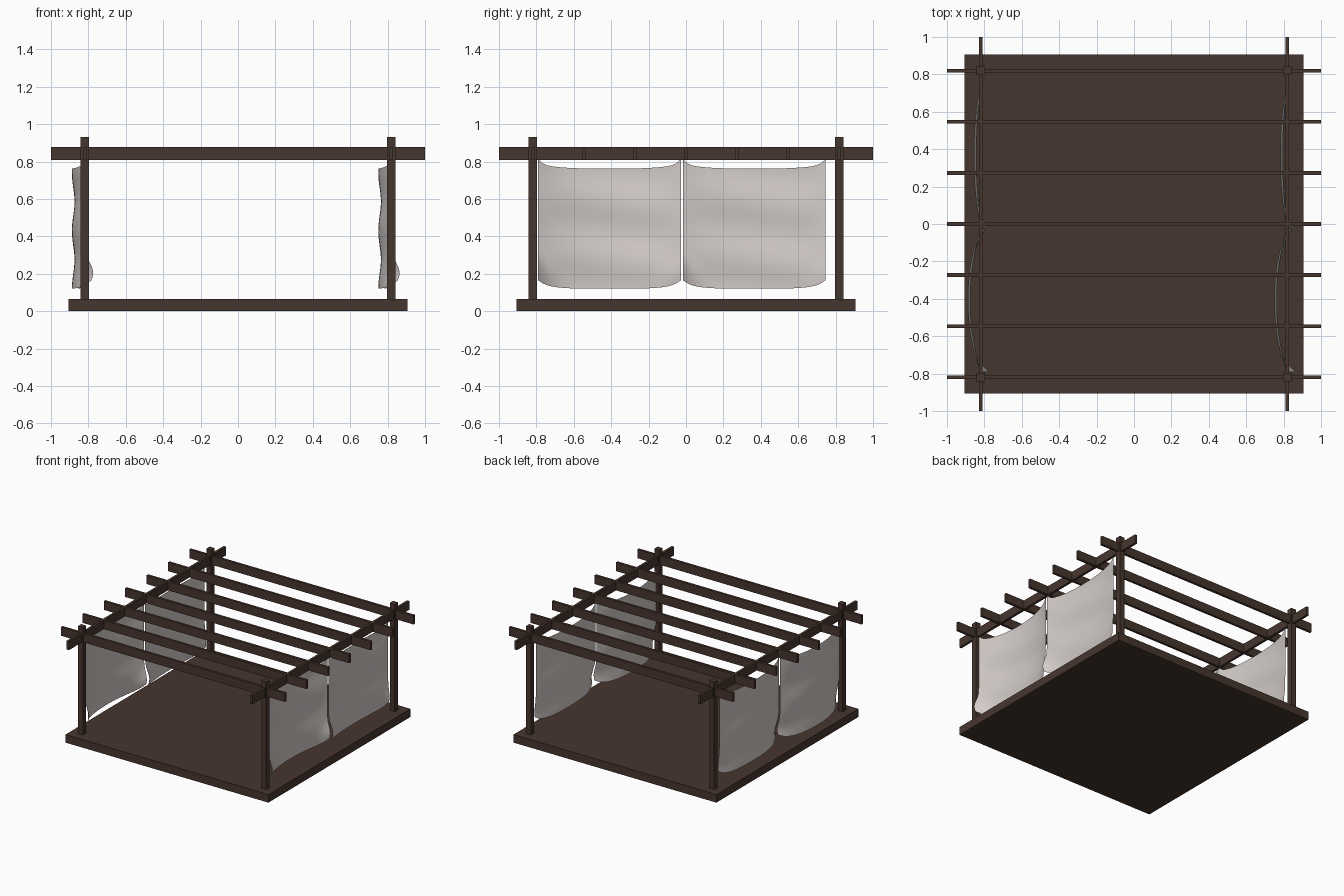
import bpy, bmesh, math

if "Cube" in bpy.data.objects:
    bpy.data.objects.remove(bpy.data.objects["Cube"])

def material(name, rgb):
    m = bpy.data.materials.new(name)
    m.diffuse_color = (*rgb, 1)
    m.use_nodes = True
    m.node_tree.nodes["Principled BSDF"].inputs["Base Color"].default_value = m.diffuse_color
    return m

WOOD = material("dark_wood", (0.062, 0.036, 0.027))
CLOTH = material("pale_cloth", (0.66, 0.61, 0.59))

def finish(name, bm, mat, smooth=False):
    me = bpy.data.meshes.new(name)
    bm.to_mesh(me)
    bm.free()
    me.materials.append(mat)
    for p in me.polygons:
        p.use_smooth = smooth
    ob = bpy.data.objects.new(name, me)
    bpy.context.collection.objects.link(ob)
    return ob

def box(name, lo, hi):
    bm = bmesh.new()
    bmesh.ops.create_cube(bm, size=1)
    for v in bm.verts:
        v.co = [l + (c + 0.5) * (h - l) for c, l, h in zip(v.co, lo, hi)]
    return finish(name, bm, WOOD)

P = 0.819            # post centre distance
Z0, Z1 = 0.808, 0.879  # beam bottom and top

# floor platform
box("floor_platform", (-0.906, -0.906, 0), (0.906, 0.906, 0.065))

# corner posts and side beams
for sx in (-1, 1):
    side = "left" if sx < 0 else "right"
    for sy in (-1, 1):
        end = "front" if sy < 0 else "back"
        box(f"{end}_{side}_post", (sx * P - 0.022, sy * P - 0.022, 0.06),
            (sx * P + 0.022, sy * P + 0.022, 0.932))
    box(f"{side}_side_beam", (sx * P - 0.01, -1, Z0), (sx * P + 0.01, 1, Z1))

# seven roof beams across
for i in range(7):
    y = -P + i * 2 * P / 6
    box(f"roof_beam_{i + 1}", (-1, y - 0.01, Z0), (1, y + 0.01, Z1))

# hanging cloth: pinned at the top corners, bulging outwards, curled lower corners
def curtain(name, x0, y0, y1, bulge, curl_front, curl_back):
    N, M = 32, 28
    bm = bmesh.new()
    rows = []
    for j in range(M + 1):
        v = j / M
        row = []
        for i in range(N + 1):
            u = 2 * i / N - 1
            a = abs(u)
            top = 0.762 + 0.022 * a ** 3 + 0.028 * a ** 16
            bottom = 0.12 + 0.025 * a ** 4 + 0.02 * a ** 12
            z = bottom + (top - bottom) * v
            curl = (curl_front if u < 0 else curl_back) * a ** 6
            curl *= math.exp(-((v - 0.06) / 0.12) ** 2)
            ripple = 0.007 * math.cos(v * 13 + u) * (1 - a ** 4)
            x = x0 - bulge * (1 - a ** 2.2) + curl - ripple
            row.append(bm.verts.new((x, y0 + (y1 - y0) * (u + 1) / 2, z)))
        rows.append(row)
    for r, s in zip(rows, rows[1:]):
        for i in range(N):
            bm.faces.new((r[i], r[i + 1], s[i + 1], s[i]))
    finish(name, bm, CLOTH, True)

for side, x0 in (("left", -P), ("right", P)):
    curtain(f"{side}_front_curtain", x0, -0.79, -0.028, 0.062, 0.045, 0.025)
    curtain(f"{side}_back_curtain", x0, -0.016, 0.745, 0.03, 0.04, 0.012)
